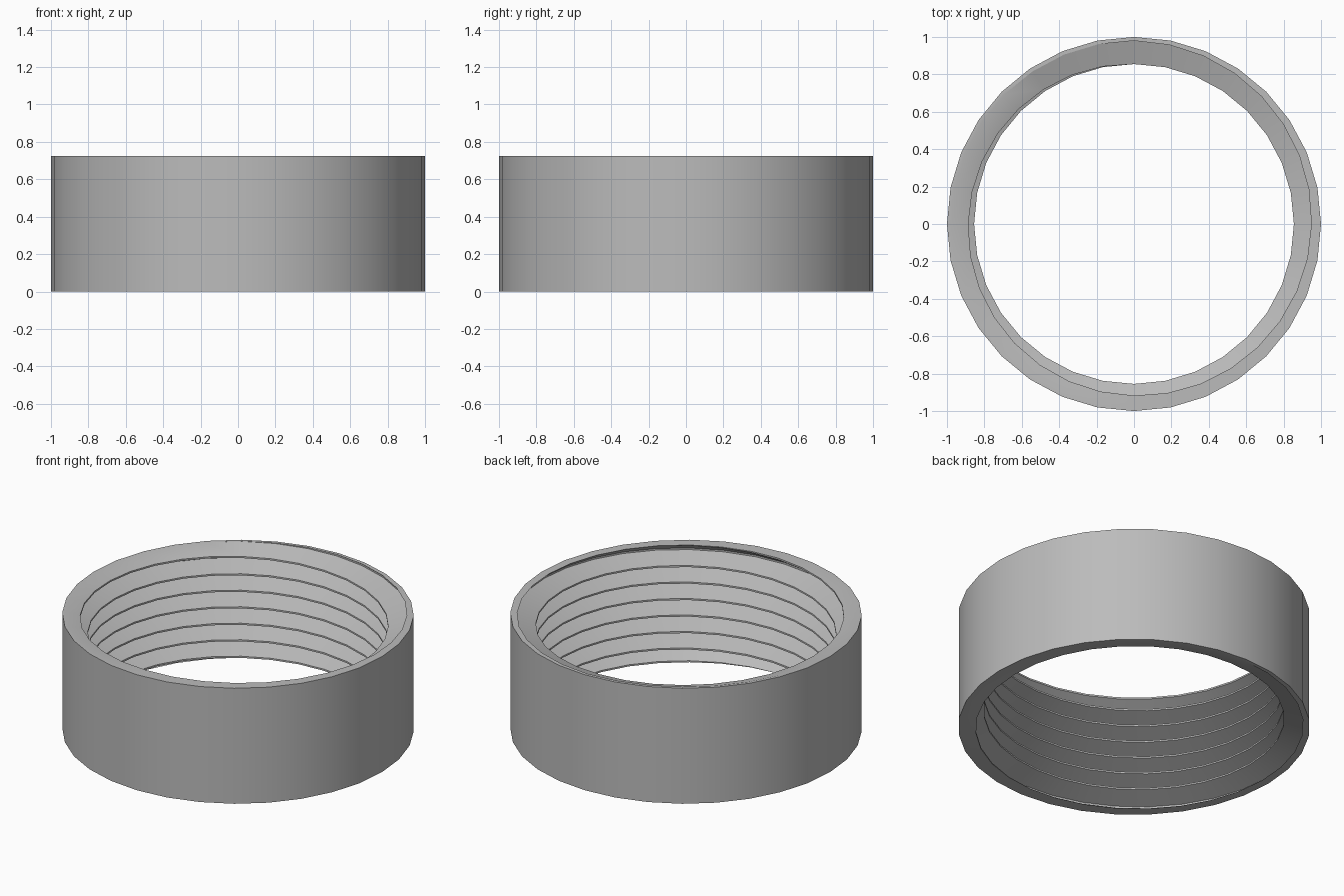
import bpy
import bmesh
from math import sin, cos, tau, radians

if "Cube" in bpy.data.objects:
    bpy.data.objects.remove(bpy.data.objects["Cube"])

SEGMENTS = 32
TURNS = 7
HEIGHT = 0.725
PITCH = HEIGHT / TURNS
OUTSIDE, ROOT, CREST = 1.0, 0.98, 0.855

metal = bpy.data.materials.new("plain grey")
metal.use_nodes = True
grey = (0.5, 0.5, 0.5, 1)
metal.diffuse_color = grey
metal.node_tree.nodes["Principled BSDF"].inputs["Base Color"].default_value = grey

bm = bmesh.new()


def add_row(radius, height):
    """One full turn of points; radius and height depend on the turn fraction."""
    row = []
    for i in range(SEGMENTS + 1):
        t = i / SEGMENTS
        r = radius(t)
        row.append(bm.verts.new((r * sin(tau * t), r * cos(tau * t), height(t))))
    return row


def circle(radius, z):
    return add_row(lambda t: radius, lambda t: z)


def thread_row(turn, fraction):
    """Helical row, cut flat at both rims; the crest fades in and out."""
    def radius(t):
        if fraction < 0.5:
            return ROOT
        if turn == 0:
            return ROOT + (CREST - ROOT) * t
        if turn == TURNS:
            return CREST + (ROOT - CREST) * t
        return CREST

    def height(t):
        z = HEIGHT - PITCH * (turn - 1 + fraction + t)
        return min(HEIGHT, max(0, z))
    return add_row(radius, height)


# Outer wall, then the thread from top to bottom, then back to the wall
rows = [circle(OUTSIDE, 0), circle(OUTSIDE, HEIGHT)]
for turn in range(TURNS + 1):
    rows += [thread_row(turn, f) for f in (0, 0.1, 0.5, 0.6)]
rows += [circle(ROOT, 0), circle(OUTSIDE, 0)]

for upper, lower in zip(rows, rows[1:]):
    for i in range(SEGMENTS):
        bm.faces.new((upper[i], upper[i + 1], lower[i + 1], lower[i]))

# Join the turns and drop the parts flattened away at the rims
bmesh.ops.remove_doubles(bm, verts=bm.verts[:], dist=0.0001)
bmesh.ops.dissolve_degenerate(bm, edges=bm.edges[:], dist=0.0001)
bmesh.ops.recalc_face_normals(bm, faces=bm.faces[:])

mesh = bpy.data.meshes.new("threaded_ring")
bm.to_mesh(mesh)
bm.free()
mesh.materials.append(metal)
ring = bpy.data.objects.new("threaded_ring", mesh)
bpy.context.collection.objects.link(ring)

bpy.ops.object.select_all(action="DESELECT")
ring.select_set(True)
bpy.context.view_layer.objects.active = ring
bpy.ops.object.shade_smooth_by_angle(angle=radians(30))
